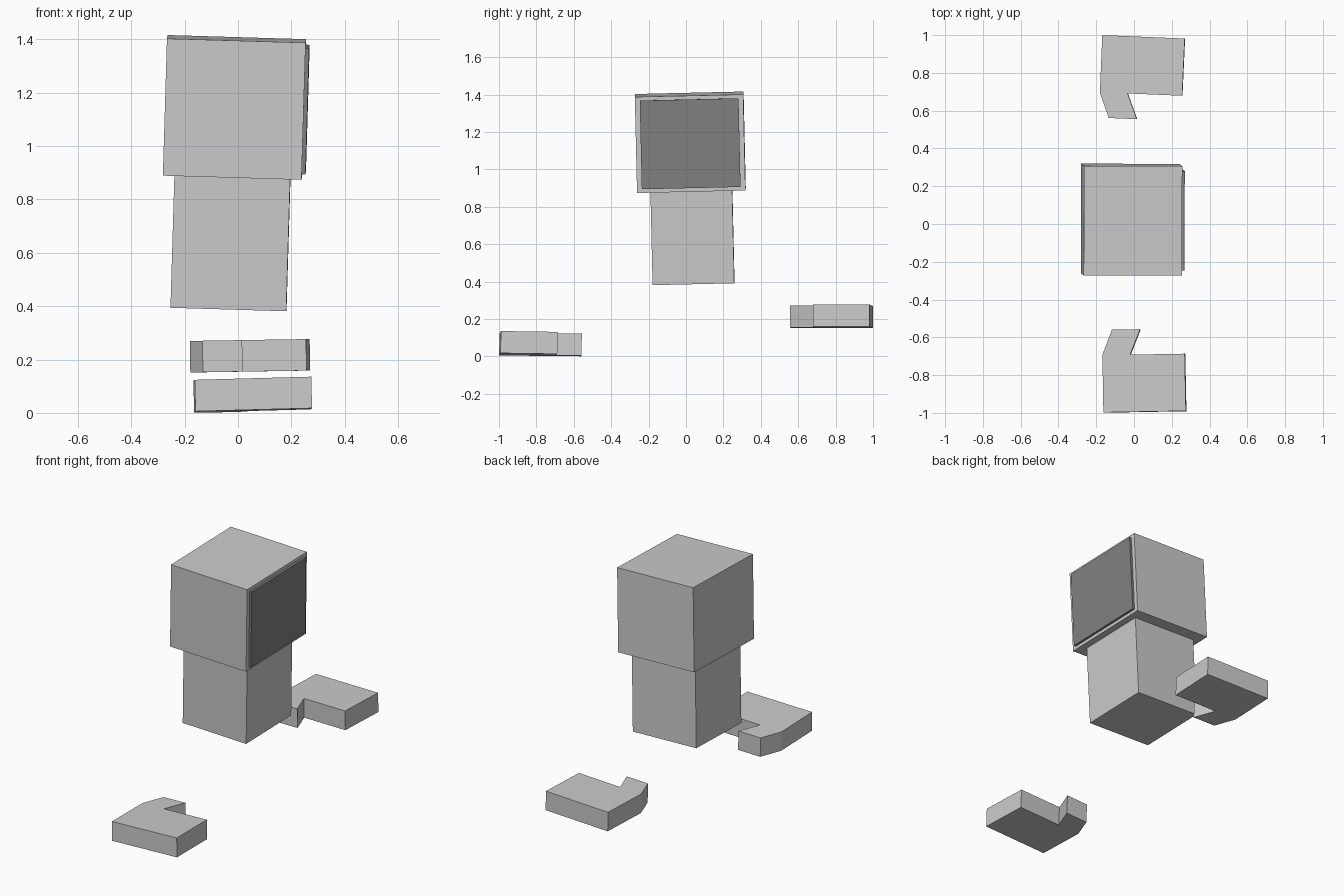
import bpy, bmesh
from mathutils import Matrix, Euler, Vector

if "Cube" in bpy.data.objects:
    bpy.data.objects.remove(bpy.data.objects["Cube"])

# Slight idle lean shared by head, screen and body
CENTRE = Vector((-0.013, 0.023, 1.145))
LEAN = Euler((0.023, 0.030, -0.003))


def finish(name, bm, loc, rot):
    bmesh.ops.recalc_face_normals(bm, faces=bm.faces[:])
    mesh = bpy.data.meshes.new(name)
    bm.to_mesh(mesh)
    bm.free()
    obj = bpy.data.objects.new(name, mesh)
    obj.location, obj.rotation_euler = loc, rot
    bpy.context.collection.objects.link(obj)
    return obj


def box(name, centre, size):
    bm = bmesh.new()
    bmesh.ops.create_cube(bm, size=1.0, matrix=Matrix.Translation(centre) @ Matrix.Diagonal((*size, 1)))
    return finish(name, bm, CENTRE, LEAN)


def hand(name, loc, rot, side):
    """Mitten outline with a bent thumb pointing inward, extruded upward."""
    outline = [(0, 0), (0.437, 0), (0.436, 0.303), (0.147, 0.303),
               (0.202, 0.437), (0.053, 0.437), (0, 0.305)]
    bm = bmesh.new()
    face = bm.faces.new([bm.verts.new((x, side * y, 0)) for x, y in outline])
    ext = bmesh.ops.extrude_face_region(bm, geom=[face])
    top = [v for v in ext["geom"] if isinstance(v, bmesh.types.BMVert)]
    bmesh.ops.translate(bm, verts=top, vec=(0, 0, 0.118))
    return finish(name, bm, loc, rot)


# Head and body
box("head", (0, 0, 0), (0.52, 0.58, 0.514))
box("body", (0, 0, -0.505), (0.434, 0.437, 0.496))

# Dark face screen on the +x side
screen = box("face_screen", (0.264, 0, 0), (0.02, 0.528, 0.474))
dark = bpy.data.materials.new("dark_screen")
dark.diffuse_color = (0.22, 0.22, 0.22, 1)
dark.use_nodes = True
dark.node_tree.nodes["Principled BSDF"].inputs["Base Color"].default_value = dark.diffuse_color
screen.data.materials.append(dark)

# Floating hands
hand("hand_front", (-0.159, -0.999, 0.006), (-0.015, -0.027, 0.0175), 1)
hand("hand_back", (-0.166, 1.0, 0.1515), (0, -0.0165, -0.042), -1)
